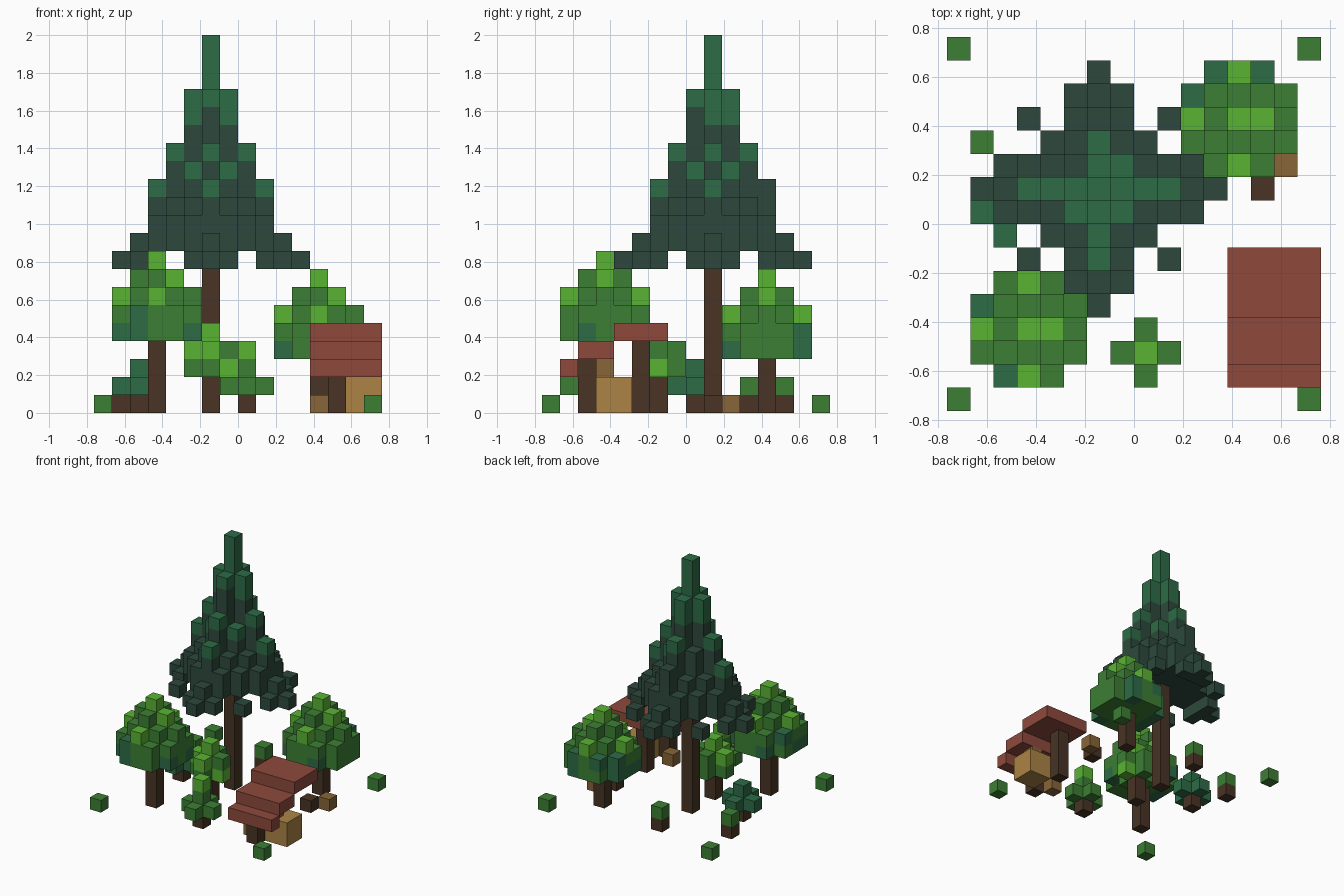
import bpy, bmesh, random
from mathutils import Vector

if "Cube" in bpy.data.objects:
    bpy.data.objects.remove(bpy.data.objects["Cube"], do_unlink=True)

random.seed(4)
U = 2 / 21          # edge of one block
HALF = 8            # the plot is 16 x 16 blocks


def material(name, rgb):
    lin = [((c / 255 + 0.055) / 1.055) ** 2.4 for c in rgb] + [1]
    m = bpy.data.materials.new(name)
    m.use_nodes = True
    m.diffuse_color = lin
    bsdf = next(n for n in m.node_tree.nodes if n.type == 'BSDF_PRINCIPLED')
    bsdf.inputs["Base Color"].default_value = lin
    return m


MATS = {
    "pine": material("dark pine", (45, 73, 60)),
    "teal": material("deep green", (45, 108, 70)),
    "green": material("leaf green", (60, 127, 52)),
    "light": material("light leaf", (90, 180, 52)),
    "bark": material("bark", (72, 52, 36)),
    "tan": material("pale wood", (172, 132, 70)),
    "wood": material("brown wood", (136, 101, 56)),
    "red": material("roof red", (142, 74, 60)),
}
SIDES = {  # neighbour direction: corners of that face
    (1, 0, 0): ((1, 0, 0), (1, 1, 0), (1, 1, 1), (1, 0, 1)),
    (-1, 0, 0): ((0, 1, 0), (0, 0, 0), (0, 0, 1), (0, 1, 1)),
    (0, 1, 0): ((1, 1, 0), (0, 1, 0), (0, 1, 1), (1, 1, 1)),
    (0, -1, 0): ((0, 0, 0), (1, 0, 0), (1, 0, 1), (0, 0, 1)),
    (0, 0, 1): ((0, 0, 1), (1, 0, 1), (1, 1, 1), (0, 1, 1)),
    (0, 0, -1): ((0, 1, 0), (1, 1, 0), (1, 0, 0), (0, 0, 0)),
}


def add_blocks(name, cells):
    """Skin of a set of blocks, {(i, j, k): colour}."""
    bm, verts = bmesh.new(), {}
    used = sorted(set(cells.values()))
    for (i, j, k), colour in cells.items():
        for (a, b, c), corners in SIDES.items():
            if (i + a, j + b, k + c) in cells:
                continue
            loop = []
            for p, q, r in corners:
                key = (i + p, j + q, k + r)
                if key not in verts:
                    verts[key] = bm.verts.new(
                        Vector((key[0] - HALF, key[1] - HALF, key[2])) * U)
                loop.append(verts[key])
            face = bm.faces.new(loop)
            face.material_index = used.index(colour)
    me = bpy.data.meshes.new(name)
    bm.to_mesh(me)
    bm.free()
    for colour in used:
        me.materials.append(MATS[colour])
    ob = bpy.data.objects.new(name, me)
    bpy.context.collection.objects.link(ob)


def box(name, lo, hi, colour):
    """Plain box covering blocks lo to hi inclusive."""
    bm = bmesh.new()
    bmesh.ops.create_cube(bm, size=1)
    size = [(h - l + 1) * U for l, h in zip(lo, hi)]
    mid = [((l + h + 1) / 2 - o) * U for l, h, o in zip(lo, hi, (HALF, HALF, 0))]
    bmesh.ops.scale(bm, vec=size, verts=bm.verts)
    bmesh.ops.translate(bm, vec=mid, verts=bm.verts)
    me = bpy.data.meshes.new(name)
    bm.to_mesh(me)
    bm.free()
    me.materials.append(MATS[colour])
    bpy.context.collection.objects.link(bpy.data.objects.new(name, me))


def post(name, i, j, k0, k1, colour="bark"):
    box(name, (i, j, k0), (i, j, k1), colour)


# Tall conifer: column (bottom, top) by sorted distance from the trunk
columns = {
    (0, 0): (9, 20), (1, 0): (9, 17), (1, 1): (9, 13), (2, 0): (9, 14),
    (2, 1): (9, 11), (2, 2): (9, 10), (3, 0): (9, 12), (3, 1): (9, 10),
    (4, 0): (8, 9), (4, 1): (8, 8), (5, 0): (8, 8), (3, 3): (8, 8),
}
teal_depth = {(0, 0): 3, (1, 0): 2, (1, 1): 1, (2, 0): 1, (3, 0): 1}
cells = {}
for dx in range(-5, 6):
    for dy in range(-5, 6):
        key = tuple(sorted((abs(dx), abs(dy)), reverse=True))
        if key not in columns:
            continue
        bottom, top = columns[key]
        depth = teal_depth.get(key, 0)
        if (dx, dy) in ((-1, 1), (0, 3)):
            depth = 0
        if (dx, dy) == (0, -1):
            depth = 1
        for k in range(bottom, top + 1):
            cells[6 + dx, 9 + dy, k] = "teal" if k > top - depth else "pine"
add_blocks("conifer_foliage", cells)
post("conifer_trunk", 6, 9, 0, 8)


# Round broadleaf trees
def broadleaf(name, ci, cj, base, teal_columns):
    heights = {0: 4, 1: 3, 2: 2, 4: 2, 5: 1}   # by squared distance
    lights = {(0, 0, 4), (1, 0, 3), (-2, 0, 2), (0, 2, 2), (0, -2, 2)}
    leaves = {}
    for dx in range(-2, 3):
        for dy in range(-2, 3):
            d2 = dx * dx + dy * dy
            if d2 == 8:
                continue
            for k in range(heights[d2] + 1):
                colour = "green"
                if (dx, dy, k) in lights:
                    colour = "light"
                elif (dx, dy) in teal_columns and k == 1:
                    colour = "teal"
                elif k == 0 and d2 >= 4 and random.random() < 0.35:
                    colour = "teal"
                leaves[ci + dx, cj + dy, base + k] = colour
    add_blocks(name + "_leaves", leaves)
    post(name + "_trunk", ci, cj, 0, base - 1)


broadleaf("front_tree", 3, 3, 4, {(-2, 1), (-1, -2)})
broadleaf("back_tree", 12, 12, 3, {(-2, 1), (-1, 2), (1, 2)})


# Small bushes: crosses of leaves on a short stem
def bush(name, ci, cj, base, layers, top, colour, light=()):
    leaves = {}
    for k in range(base, base + layers):
        for dx, dy in ((0, 0), (1, 0), (-1, 0), (0, 1), (0, -1)):
            leaves[ci + dx, cj + dy, k] = colour
    for k in range(base + layers, top + 1):
        leaves[ci, cj, k] = colour
    for dx, dy, k in light:
        leaves[ci + dx, cj + dy, k] = "light"
    add_blocks(name + "_leaves", leaves)
    post(name + "_stem", ci, cj, 0, base - 1)


bush("front_bush", 8, 2, 1, 1, 3, "green", [(0, 0, 3)])
bush("middle_bush", 6, 6, 2, 2, 4, "green",
     [(0, 0, 4), (-1, 0, 3), (0, -1, 3), (1, 0, 2)])
bush("side_bush", 2, 8, 1, 1, 2, "teal")

# Saplings and corner grass
for n, (i, j) in enumerate(((1, 11), (6, 13)), 1):
    post(f"sapling_stem_{n}", i, j, 0, 0)
    post(f"sapling_leaf_{n}", i, j, 1, 1, "green")
for i in (0, 15):
    for j in (0, 15):
        post(f"corner_grass_{i}_{j}", i, j, 0, 0, "green")

# Open shelter: stepped roof, posts and crates
box("roof_upper", (12, 4, 4), (15, 6, 4), "red")
box("roof_middle", (12, 2, 3), (15, 3, 3), "red")
box("roof_lower", (12, 1, 2), (15, 1, 2), "red")
post("front_post", 13, 2, 0, 2)
post("rear_post", 13, 5, 0, 3)
box("large_crate", (14, 3, 0), (15, 4, 1), "tan")
post("upper_crate", 14, 3, 2, 2, "wood")
post("small_crate", 12, 3, 0, 0, "wood")
post("stump", 13, 9, 0, 0)
post("yard_crate", 14, 10, 0, 0, "wood")
